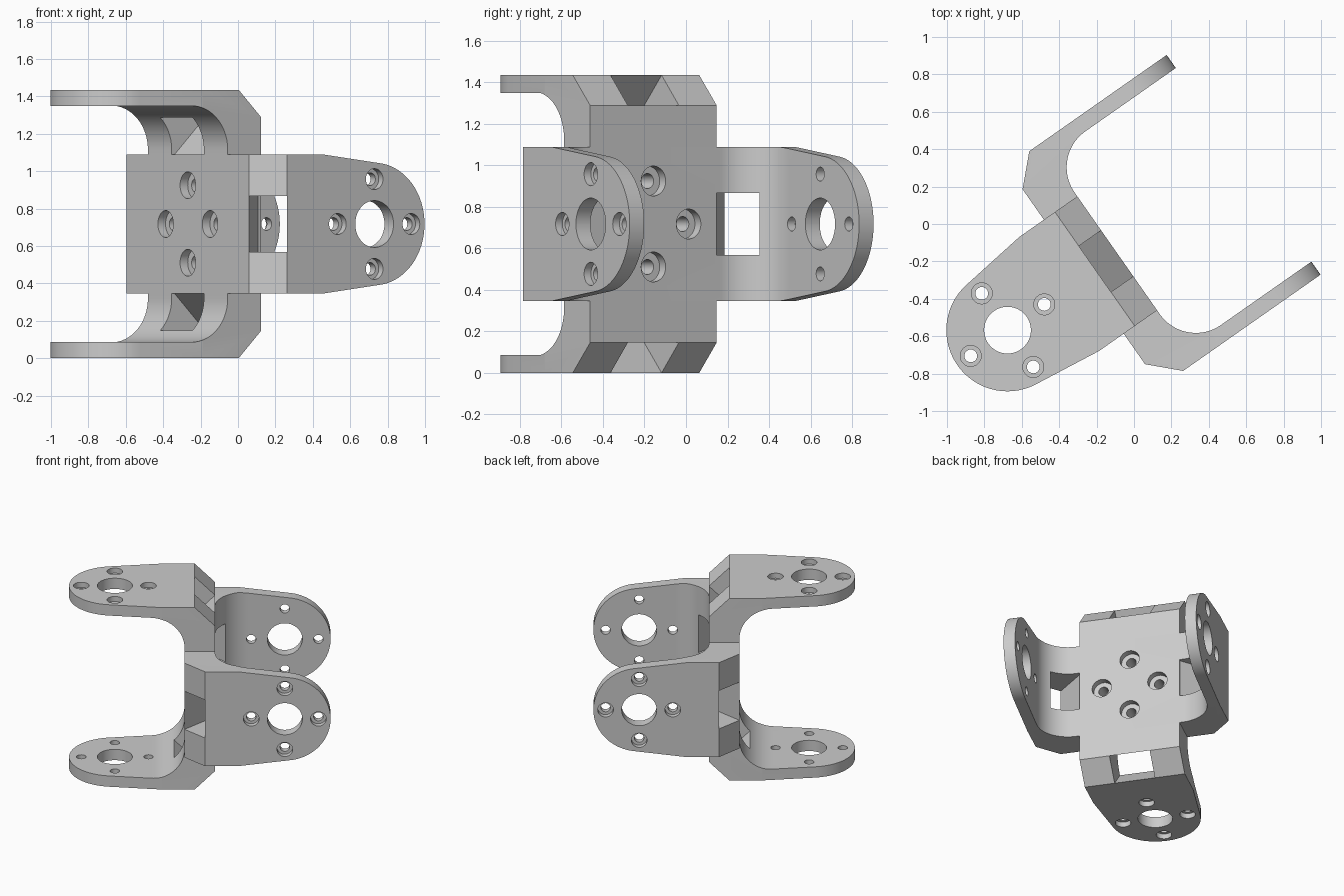
import bpy, bmesh
from math import sin, cos, pi, radians, acos, atan2, hypot
from mathutils import Vector

cube = bpy.data.objects.get("Cube")
if cube:
    bpy.data.objects.remove(cube, do_unlink=True)

# Sizes shared by both brackets
BASE = 0.109          # half thickness of the shared plate
OUT, INN = 0.717, 0.632   # outer and inner faces of the arms
CH = 0.146            # corner chamfer
FIL = 0.235           # inner fillet radius
WID = 0.372           # half width
EYE, TIP = 0.607, 0.327   # arm end centre and radius
TAPER = 0.27

# Directions of the turned model
A = radians(35)
U, V, Z = Vector((cos(A), sin(A), 0)), Vector((-sin(A), cos(A), 0)), Vector((0, 0, 1))
ORIGIN = U * -0.2725 + V * -0.077 + Z * 0.7175

metal = bpy.data.materials.new("grey_metal")
metal.use_nodes = True
colour = (0.6, 0.6, 0.6, 1)
metal.diffuse_color = colour
metal.node_tree.nodes["Principled BSDF"].inputs["Base Color"].default_value = colour


def arc(cx, cy, r, a0, a1, n):
    return [(cx + r * cos(a0 + (a1 - a0) * i / n), cy + r * sin(a0 + (a1 - a0) * i / n))
            for i in range(n + 1)]


def circle(cx, cy, r, n=40):
    return arc(cx, cy, r, 0, 2 * pi, n)[:-1]


def prisms(name, items, axes):
    """Object of separate prisms; each item is (outline, low, high) along axes a, b, c."""
    bm = bmesh.new()
    a, b, c = axes
    for pts, lo, hi in items:
        low, high = ([bm.verts.new(ORIGIN + a * p + b * q + c * h) for p, q in pts] for h in (lo, hi))
        bm.faces.new(low)
        bm.faces.new(high)
        for i in range(len(pts)):
            j = (i + 1) % len(pts)
            bm.faces.new((low[i], low[j], high[j], high[i]))
    bmesh.ops.recalc_face_normals(bm, faces=bm.faces)
    me = bpy.data.meshes.new(name)
    bm.to_mesh(me)
    bm.free()
    me.materials.append(metal)
    ob = bpy.data.objects.new(name, me)
    bpy.context.collection.objects.link(ob)
    return ob


def combine(ob, other, operation):
    mod = ob.modifiers.new("combine", "BOOLEAN")
    mod.operation, mod.object, mod.solver = operation, other, "EXACT"
    bpy.context.view_layer.objects.active = ob
    bpy.ops.object.modifier_apply(modifier=mod.name)
    bpy.data.objects.remove(other, do_unlink=True)


def around(cx, cy, d):
    return [(cx + d, cy), (cx - d, cy), (cx, cy + d), (cx, cy - d)]


def bracket(name, w, t, s):
    """U-shaped bracket: arms point along w, are stacked along t, and are wide along s."""
    # Side profile with chamfered outer and filleted inner corners
    half = [(-BASE, OUT - CH), (CH - BASE, OUT), (1, OUT), (1, INN)]
    half += arc(BASE + FIL, INN - FIL, FIL, pi / 2, pi, 24)
    ob = prisms(name, [(half + [(p, -q) for p, q in reversed(half)], -0.5, 0.5)], (w, t, s))

    # Arm plan: straight, tapered, then rounded
    dx = TAPER - EYE
    tangent = atan2(WID, dx) - acos(TIP / hypot(dx, WID))
    plan = [(-0.3, -WID), (TAPER, -WID)] + arc(EYE, 0, TIP, -tangent, tangent, 48)
    plan += [(TAPER, WID), (-0.3, WID)]
    combine(ob, prisms("arm_plan", [(plan, -1, 1)], (w, s, t)), "INTERSECT")

    # Square windows cut straight through the chamfered corners
    lo, hi = (-BASE, OUT - CH), (CH - BASE, OUT)
    windows = []
    for k in (1, -1):
        pts = [(lo[0] - 0.1, lo[1] + 0.1), (hi[0] - 0.1, hi[1] + 0.1),
               (hi[0] + 0.3, hi[1] - 0.3), (lo[0] + 0.3, lo[1] - 0.3)]
        windows.append(([(p, k * q) for p, q in pts], -0.15, 0.15))
    combine(ob, prisms("window_cutter", windows, (w, t, s)), "DIFFERENCE")

    # Large pivot hole and four counterbored screw holes in each arm
    screws = around(EYE, 0, 0.24)
    holes = [(circle(EYE, 0, 0.125, 56), -1, 1)] + [(circle(*c, 0.034), -1, 1) for c in screws]
    combine(ob, prisms("hole_cutter", holes, (w, s, t)), "DIFFERENCE")
    bores = []
    for c in screws:
        bores += [(circle(*c, 0.056), OUT - 0.04, 1), (circle(*c, 0.056), -1, 0.04 - OUT)]
    combine(ob, prisms("bore_cutter", bores, (w, s, t)), "DIFFERENCE")
    return ob


# Two brackets back to back, one turned a quarter
body = bracket("double_bracket", U, V, Z)
combine(body, bracket("second_bracket", -U, Z, V), "UNION")

# Screw holes through the shared plate, counterbored on both faces
screws = around(0, 0, 0.207)
combine(body, prisms("plate_hole_cutter", [(circle(*c, 0.036), -0.3, 0.3) for c in screws],
                     (V, Z, U)), "DIFFERENCE")
bores = []
for c in screws:
    bores += [(circle(*c, 0.072), BASE - 0.05, 0.25), (circle(*c, 0.072), -0.25, 0.05 - BASE)]
combine(body, prisms("plate_bore_cutter", bores, (V, Z, U)), "DIFFERENCE")

bpy.ops.object.select_all(action="DESELECT")
body.select_set(True)
bpy.context.view_layer.objects.active = body
bpy.ops.object.shade_smooth_by_angle(angle=radians(12))
